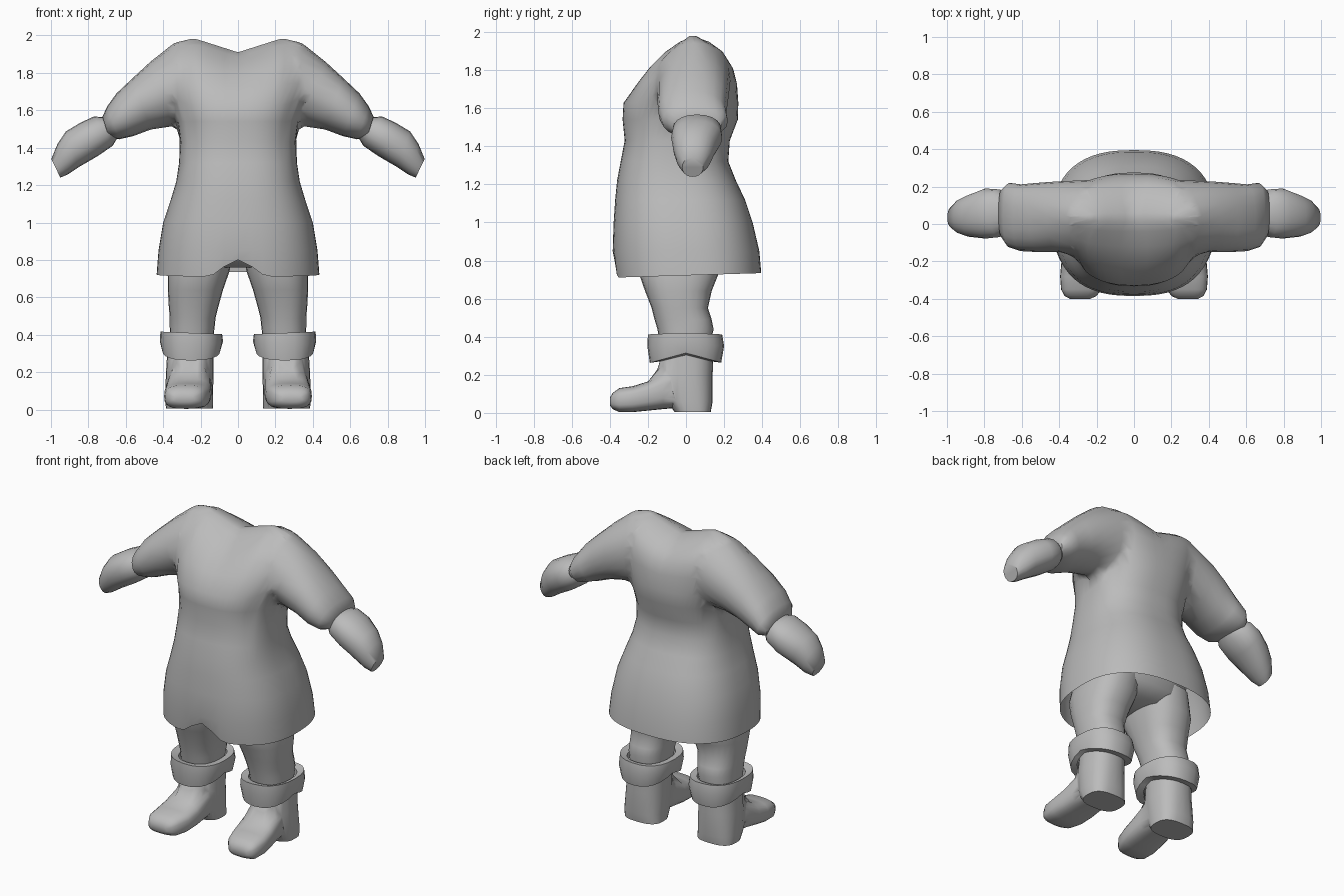
import bpy, bmesh, math
from mathutils import Vector as V

if "Cube" in bpy.data.objects:
    bpy.data.objects.remove(bpy.data.objects["Cube"])

grey = bpy.data.materials.new("plain grey")
grey.diffuse_color = (0.5, 0.5, 0.5, 1)
grey.use_nodes = True
grey.node_tree.nodes["Principled BSDF"].inputs["Base Color"].default_value = grey.diffuse_color


def ring(c, u, v, n=24, p=2.0):
    """Superellipse ring around c with half axes u and v."""
    out = []
    for i in range(n):
        a = 2 * math.pi * i / n
        ca, sa = math.cos(a), math.sin(a)
        out.append(V(c) + V(u) * math.copysign(abs(ca) ** (2 / p), ca)
                   + V(v) * math.copysign(abs(sa) ** (2 / p), sa))
    return out


def loft(name, rings, closed=False):
    """Skin a list of rings; cap the ends, or join last to first."""
    bm = bmesh.new()
    rows = [[bm.verts.new(p) for p in r] for r in rings]
    n = len(rows[0])
    pairs = list(zip(rows, rows[1:])) + ([(rows[-1], rows[0])] if closed else [])
    for a, b in pairs:
        for i in range(n):
            j = (i + 1) % n
            bm.faces.new((a[i], a[j], b[j], b[i]))
    if not closed:
        bm.faces.new(rows[0])
        bm.faces.new(rows[-1])
    bmesh.ops.recalc_face_normals(bm, faces=bm.faces)
    mesh = bpy.data.meshes.new(name)
    bm.to_mesh(mesh)
    bm.free()
    ob = bpy.data.objects.new(name, mesh)
    bpy.context.collection.objects.link(ob)
    mesh.materials.append(grey)
    return ob


def activate(ob):
    bpy.ops.object.select_all(action='DESELECT')
    ob.select_set(True)
    bpy.context.view_layer.objects.active = ob


def union(a, b):
    activate(a)
    m = a.modifiers.new("join", 'BOOLEAN')
    m.operation, m.solver, m.object = 'UNION', 'EXACT', b
    bpy.ops.object.modifier_apply(modifier=m.name)
    bpy.data.objects.remove(b)


def finish(ob, angle=50, near=None, steps=0, drop=None):
    """Soften chosen vertices, remove chosen faces, shade smooth."""
    bm = bmesh.new()
    bm.from_mesh(ob.data)
    if drop:
        bmesh.ops.delete(bm, geom=[f for f in bm.faces if drop(f)], context='FACES')
    bmesh.ops.remove_doubles(bm, verts=bm.verts, dist=0.004)
    bmesh.ops.triangulate(bm, faces=[f for f in bm.faces if len(f.verts) > 4])
    for _ in range(steps):
        bmesh.ops.smooth_vert(bm, verts=[v for v in bm.verts if near(v.co)], factor=0.5,
                              use_axis_x=True, use_axis_y=True, use_axis_z=True)
    bm.to_mesh(ob.data)
    bm.free()
    activate(ob)
    bpy.ops.object.shade_smooth_by_angle(angle=math.radians(angle))


def level(z, x0, x1, y0, y1, n=24, p=2.4):
    """Horizontal ring from its extents."""
    return ring(((x0 + x1) / 2, (y0 + y1) / 2, z), ((x1 - x0) / 2, 0, 0),
                (0, (y1 - y0) / 2, 0), n, p)


def limb(name, s, rows):
    """Sleeve-like tube from top point, bottom point and depth range."""
    rings = []
    for tx, tz, bx, bz, y0, y1 in rows:
        rings.append(ring((s * (tx + bx) / 2, (y0 + y1) / 2, (tz + bz) / 2),
                          (s * (tx - bx) / 2, 0, (tz - bz) / 2), (0, (y1 - y0) / 2, 0), 20, 2.2))
    return loft(name, rings)


# Tunic: height, half width, front, back
body = [(.722, .435, -.37, .395), (.85, .425, -.385, .385), (1.0, .40, -.38, .35),
        (1.12, .36, -.372, .31), (1.22, .33, -.362, .262), (1.32, .315, -.343, .222),
        (1.43, .30, -.322, .23), (1.54, .31, -.333, .272), (1.63, .34, -.328, .275),
        (1.75, .39, -.255, .268), (1.83, .41, -.195, .25), (1.90, .41, -.12, .205),
        (1.95, .37, -.04, .13), (1.98, .27, .01, .06)]
rings = [level(z, -w, w, a, b, 56, 2.5) for z, w, a, b in body]
for p in rings[0]:      # hem with a small arch at the front
    if p.y < 0 and abs(p.x) < .17:
        p.z += .045 * (1 + math.cos(math.pi * p.x / .17))
    p.z += .012 * p.y / .39
for r in rings[8:]:     # neckline dips in the middle
    for p in r:
        p.z -= .07 * max(0, 1 - abs(p.x) / .22) * max(0, (p.z - 1.62) / .36)
tunic = loft("tunic", rings)

# Sleeves joined to the tunic, forearms emerging from them
sleeve = [(.20, 1.95, .20, 1.55, -.13, .23), (.38, 1.955, .30, 1.53, -.15, .25),
          (.48, 1.87, .38, 1.525, -.15, .24), (.56, 1.775, .47, 1.495, -.15, .22),
          (.65, 1.69, .56, 1.462, -.145, .212), (.70, 1.62, .635, 1.445, -.125, .22),
          (.725, 1.565, .69, 1.455, -.07, .185)]
forearm = [(.69, 1.56, .64, 1.46, -.03, .14), (.77, 1.567, .67, 1.41, -.07, .185),
           (.84, 1.535, .75, 1.355, -.078, .19), (.92, 1.487, .85, 1.297, -.068, .155),
           (.965, 1.42, .91, 1.257, -.05, .13), (.998, 1.34, .95, 1.24, -.02, .09)]
for s, side in ((1, "left"), (-1, "right")):
    union(tunic, limb("sleeve", s, sleeve))
    finish(limb(side + "_forearm", s, forearm))
finish(tunic, 50, lambda c: .26 < abs(c.x) < .5 and c.z > 1.4, 4,
       lambda f: all(v.co.z < .83 for v in f.verts))

# Hips under the tunic
finish(loft("hips", [level(.76, -.22, .22, -.18, .12), level(.82, -.34, .34, -.26, .19),
                     level(.95, -.35, .35, -.29, .22), level(1.1, -.31, .31, -.28, .2)]))

for s, side in ((1, "left"), (-1, "right")):
    def lev(z, a, b, y0, y1, p=2.4):
        return level(z, *sorted((s * a, s * b)), y0, y1, 24, p)

    # Trouser leg
    finish(loft(side + "_leg", [lev(.32, .14, .36, -.13, .12), lev(.44, .125, .365, -.15, .145),
                                lev(.49, .12, .365, -.165, .135), lev(.55, .105, .37, -.18, .115),
                                lev(.64, .08, .375, -.215, .135), lev(.74, .045, .375, -.25, .175),
                                lev(.88, .02, .34, -.25, .19)]))

    # Boot: upright shaft joined to a foot that points forward
    boot = loft(side + "_boot", [lev(.005, .135, .385, -.06, .13, 2.8), lev(.06, .135, .39, -.10, .14, 2.6),
                                 lev(.2, .13, .385, -.135, .14), lev(.36, .13, .375, -.14, .145)])
    foot = [(.0, .255, .11, .22, .03), (-.12, .26, .12, .215, .02), (-.2, .265, .123, .165, .012),
            (-.28, .273, .122, .14, .004), (-.35, .282, .108, .13, .004), (-.385, .286, .085, .105, .02),
            (-.4, .288, .055, .08, .04)]
    union(boot, loft("foot", [ring((s * x, y, (t + b) / 2), (w, 0, 0), (0, 0, (t - b) / 2), 24, 3)
                              for y, x, w, t, b in foot]))
    finish(boot, 50, lambda c: -.2 < c.y < -.06 and c.z > .1, 2)

    # Turned-down cuff: lower edge dips at front and back
    cuff = [lev(.40, .125, .375, -.155, .15), lev(.41, .085, .415, -.2, .19),
            lev(.365, .08, .418, -.203, .2), lev(.315, .095, .405, -.19, .185),
            lev(.305, .13, .38, -.14, .145)]
    for r, dip in zip(cuff, (0, 0, .015, .055, .05)):
        for p in r:
            p.z -= dip * abs(p.y) / .2
            p.z += .04 * (abs(p.x) - .25) if r is cuff[1] else 0
    finish(loft(side + "_cuff", cuff, closed=True), 45)
